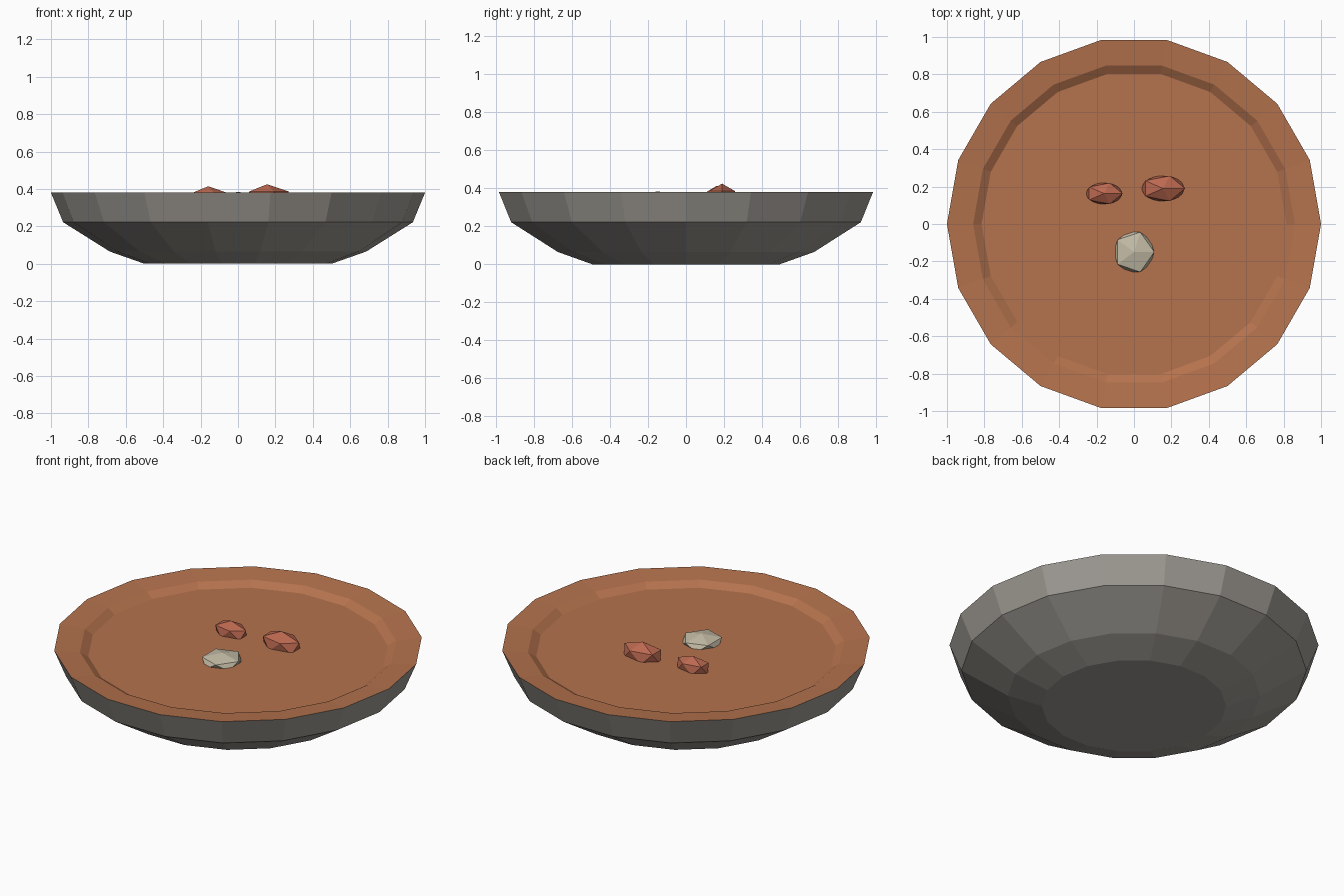
import bpy, bmesh
from math import cos, sin, pi

if "Cube" in bpy.data.objects:
    bpy.data.objects.remove(bpy.data.objects["Cube"])

SIDES = 18


def material(name, rgb):
    m = bpy.data.materials.new(name)
    m.diffuse_color = (*rgb, 1)
    m.use_nodes = True
    m.node_tree.nodes["Principled BSDF"].inputs["Base Color"].default_value = m.diffuse_color
    return m


def lathe(name, profile, mats, cap_first=False, cap_last=False, inner_from=99):
    """Spin (radius, z) points; bands from index inner_from use the second material."""
    bm = bmesh.new()
    rings = [[bm.verts.new((r * cos(2 * pi * i / SIDES), r * sin(2 * pi * i / SIDES), z))
              for i in range(SIDES)] for r, z in profile]
    for k in range(len(rings) - 1):
        a, b = rings[k], rings[k + 1]
        for i in range(SIDES):
            j = (i + 1) % SIDES
            f = bm.faces.new((a[i], a[j], b[j], b[i]))
            f.material_index = 1 if k >= inner_from else 0
    if cap_first:
        bm.faces.new(rings[0][::-1])
    if cap_last:
        bm.faces.new(rings[-1]).material_index = 1 if inner_from < 99 else 0
    return finish(name, bm, mats)


def finish(name, bm, mats):
    me = bpy.data.meshes.new(name)
    bm.to_mesh(me)
    bm.free()
    for m in mats:
        me.materials.append(m)
    ob = bpy.data.objects.new(name, me)
    bpy.context.collection.objects.link(ob)
    return ob


def chunk(name, loc, size, mat):
    """Faceted lump lying in the filling."""
    bm = bmesh.new()
    bmesh.ops.create_icosphere(bm, subdivisions=1, radius=1)
    bmesh.ops.scale(bm, vec=size, verts=bm.verts)
    bmesh.ops.translate(bm, vec=loc, verts=bm.verts)
    return finish(name, bm, [mat])


stone = material("stone_grey", (0.35, 0.33, 0.30))
clay = material("warm_brown", (0.46, 0.17, 0.075))
red = material("brick_red", (0.50, 0.14, 0.08))
cream = material("pale_cream", (0.55, 0.50, 0.38))

# Bowl: grey outside, brown sloping rim, inner lip and flat filling
lathe("bowl", [(0.5, 0), (0.685, 0.065), (0.935, 0.222), (1, 0.38),
               (0.86, 0.366), (0.815, 0.338)],
      [stone, clay], cap_first=True, cap_last=True, inner_from=3)

# Lumps on the filling
chunk("red_chunk_left", (-0.16, 0.163, 0.354), (0.11, 0.066, 0.06), red)
chunk("red_chunk_right", (0.155, 0.19, 0.355), (0.131, 0.079, 0.07), red)
chunk("pale_chunk", (0, -0.15, 0.342), (0.121, 0.125, 0.043), cream)
